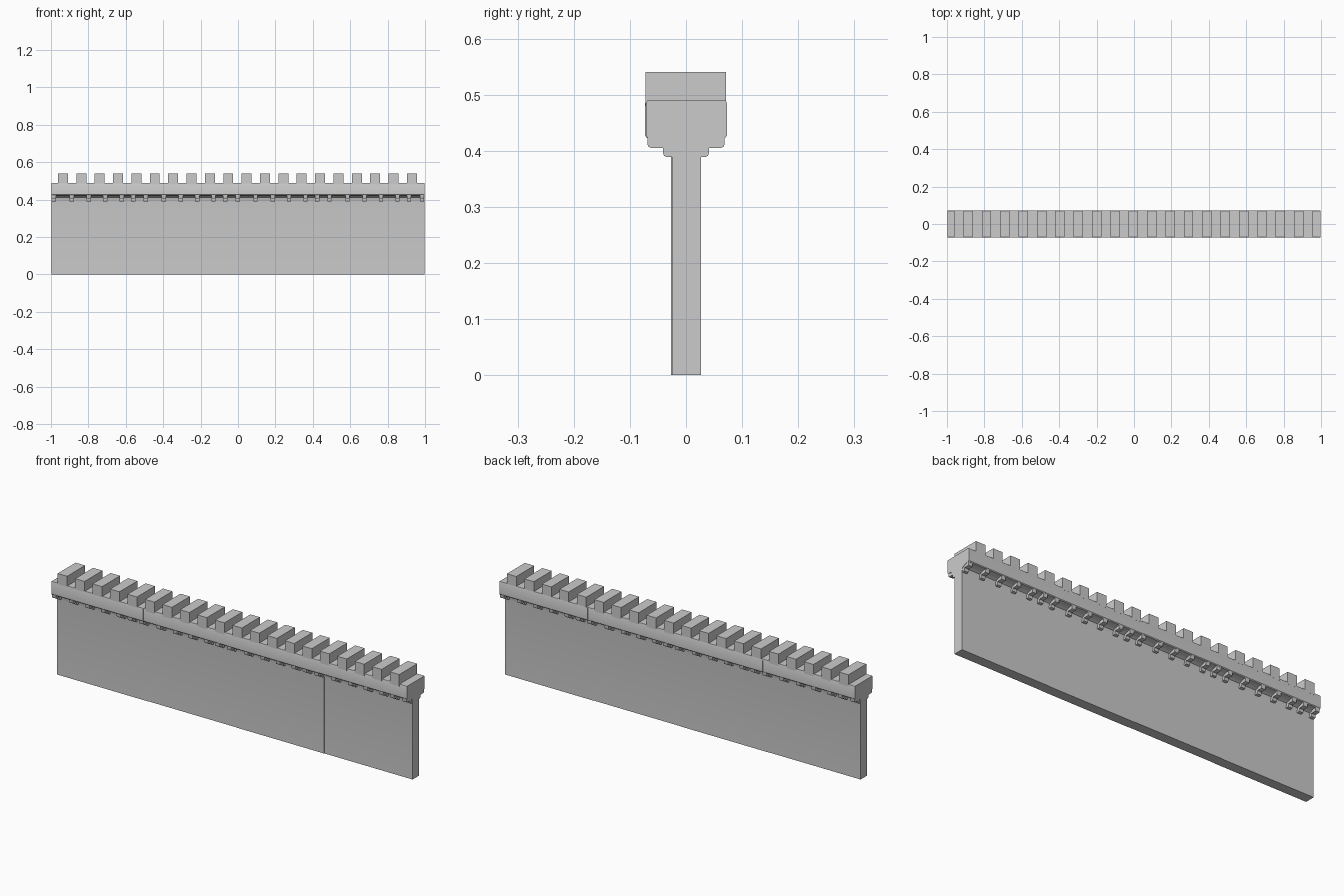
import bpy, bmesh

if "Cube" in bpy.data.objects:
    bpy.data.objects.remove(bpy.data.objects["Cube"])


def extrude_profile(bm, pts, x0, x1):
    """Extrude a closed (y, z) profile along x into bm."""
    a = [bm.verts.new((x0, y, z)) for y, z in pts]
    b = [bm.verts.new((x1, y, z)) for y, z in pts]
    bm.faces.new(a)
    bm.faces.new(b[::-1])
    n = len(pts)
    for i in range(n):
        j = (i + 1) % n
        bm.faces.new((a[j], a[i], b[i], b[j]))


def finish(bm, name, smooth=False):
    bmesh.ops.recalc_face_normals(bm, faces=bm.faces)
    me = bpy.data.meshes.new(name)
    bm.to_mesh(me)
    bm.free()
    ob = bpy.data.objects.new(name, me)
    bpy.context.collection.objects.link(ob)
    if smooth:
        bpy.context.view_layer.objects.active = ob
        ob.select_set(True)
        bpy.ops.object.shade_smooth_by_angle(angle=0.5)
        ob.select_set(False)
    return ob


# Wall sections: slim wall flaring into an overhanging parapet
half = [(0.0255, 0.0), (0.0255, 0.385), (0.027, 0.397), (0.031, 0.411),
        (0.042, 0.417), (0.055, 0.421), (0.069, 0.423), (0.072, 0.427),
        (0.072, 0.485), (0.070, 0.490)]
edges = [-0.998, -0.482, 0.01, 0.502, 0.998]
for i in range(4):
    dy = 0.0008 if i % 2 else -0.0008
    prof = [(y + dy, z) for y, z in half] + [(-y + dy, z) for y, z in half[::-1]]
    bm = bmesh.new()
    extrude_profile(bm, prof, edges[i], edges[i + 1])
    finish(bm, f"wall_section_{i + 1}", smooth=True)

# Merlons: full-depth blocks along the top
bm = bmesh.new()
block = [(-0.0725, 0.48), (0.0715, 0.48), (0.0715, 0.54), (-0.0725, 0.54)]
for i in range(20):
    c = -0.936 + i * 0.0982
    extrude_profile(bm, block, c - 0.0265, c + 0.0265)
finish(bm, "merlons")

# Corbels: rounded two-step brackets under the parapet, front and back
step = [(0.02, 0.43), (0.02, 0.389), (0.035, 0.389), (0.039, 0.391),
        (0.041, 0.396), (0.041, 0.405), (0.062, 0.405), (0.067, 0.407),
        (0.069, 0.413), (0.069, 0.43)]
offsets = [0, 0.096, 0.187, 0.275, 0.363, 0.425]
xs = [-0.985 + k * 0.4915 + o for k in range(4) for o in offsets] + [0.984]
for side, name in ((-1, "front_corbels"), (1, "back_corbels")):
    bm = bmesh.new()
    for x in xs:
        c = -side * x
        extrude_profile(bm, [(side * y, z) for y, z in step], c - 0.0115, c + 0.0115)
    finish(bm, name, smooth=True)
